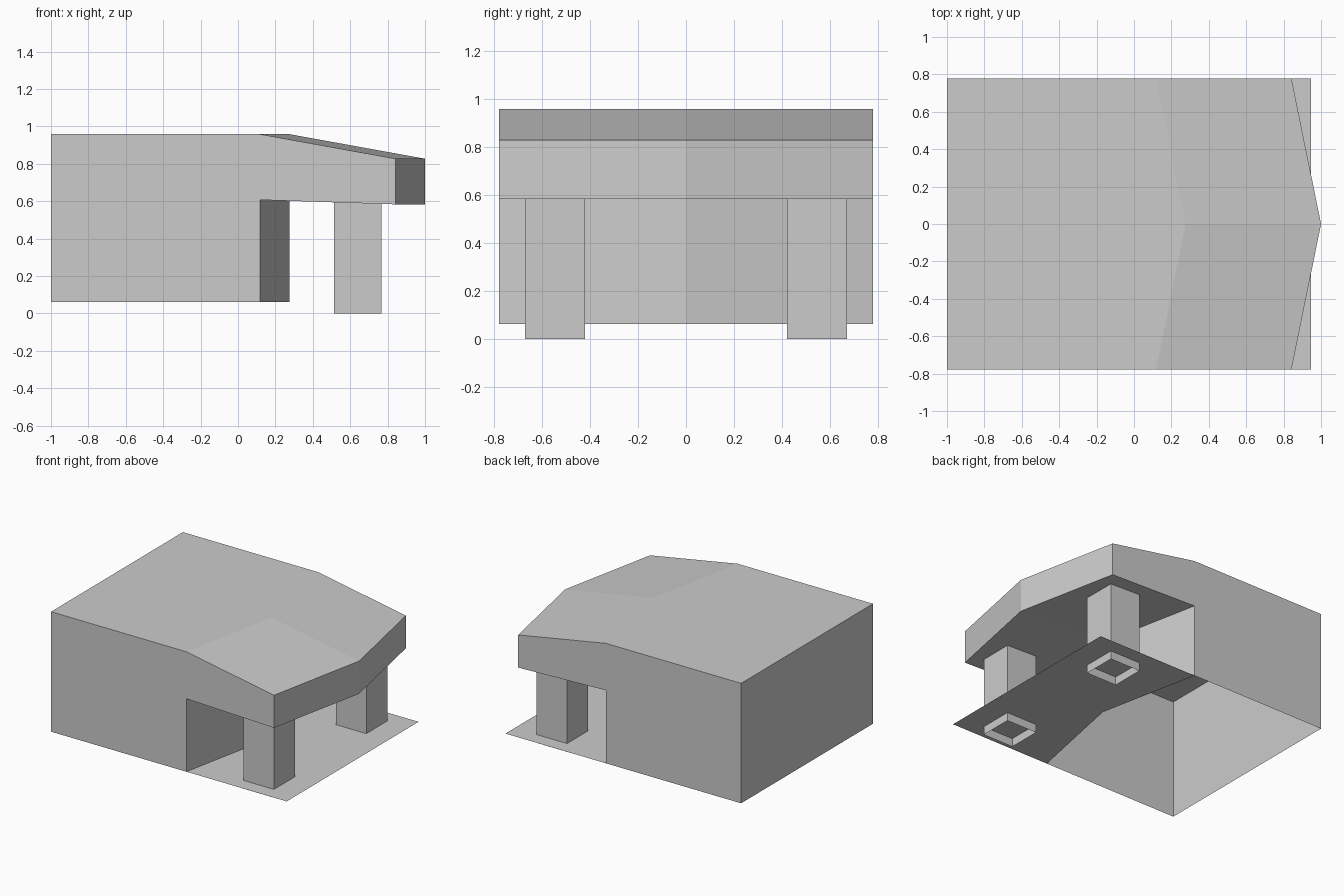
import bpy, bmesh

if "Cube" in bpy.data.objects:
    bpy.data.objects.remove(bpy.data.objects["Cube"])

grey = bpy.data.materials.new("plain grey")
grey.diffuse_color = (0.6, 0.6, 0.6, 1)
grey.use_nodes = True
grey.node_tree.nodes["Principled BSDF"].inputs["Base Color"].default_value = grey.diffuse_color

W = 0.778                      # half width
BACK, WALL, EAVE, BOW = -1.0, 0.118, 0.842, 0.158
FLOOR, TOP = 0.062, 0.958
EAVE_TOP, EAVE_LOW, SOFFIT = 0.827, 0.583, 0.607


def bow(y):
    """Forward bulge of the pointed front at a given y."""
    return BOW * (1 - abs(y) / W)


def soffit_z(x, y):
    t = (x - bow(y) - WALL) / (EAVE - WALL)
    return SOFFIT + (EAVE_LOW - SOFFIT) * t


def make(name, faces):
    """Build an object from a list of face corner loops."""
    bm = bmesh.new()
    for loop in faces:
        bm.faces.new([bm.verts.new(p) for p in loop])
    bmesh.ops.remove_doubles(bm, verts=bm.verts, dist=1e-5)
    bmesh.ops.recalc_face_normals(bm, faces=bm.faces)
    mesh = bpy.data.meshes.new(name)
    bm.to_mesh(mesh)
    bm.free()
    mesh.materials.append(grey)
    ob = bpy.data.objects.new(name, mesh)
    bpy.context.collection.objects.link(ob)
    return ob


# Building shell: side profile swept across the width, bowed at the middle, open below
profile = [(BACK, FLOOR), (BACK, TOP), (WALL, TOP), (EAVE, EAVE_TOP),
           (EAVE, EAVE_LOW), (WALL, SOFFIT), (WALL, FLOOR)]


def section(y):
    return [(x + (bow(y) if x > BACK else 0), y, z) for x, z in profile]


rows = [section(y) for y in (-W, 0, W)]
shell = [rows[0], rows[2][::-1]]
for a, b in zip(rows, rows[1:]):
    for i in range(len(profile) - 1):
        shell.append([a[i], a[i + 1], b[i + 1], b[i]])
make("building_shell", shell)

# Porch floor: thin sheet in front of the wall
PX = 0.947
make("porch_floor", [[(WALL, -W, FLOOR), (PX, -W, FLOOR), (PX, W, FLOOR),
                      (WALL, W, FLOOR), (WALL + BOW, 0, FLOOR)]])

# Porch pillars: open tubes from the ground up to the soffit
for side, label in ((-1, "front"), (1, "back")):
    ring = [(0.514, side * 0.42), (0.766, side * 0.42),
            (0.766, side * 0.67), (0.514, side * 0.67)]
    walls = []
    for i in range(4):
        (x0, y0), (x1, y1) = ring[i], ring[(i + 1) % 4]
        walls.append([(x0, y0, 0), (x1, y1, 0),
                      (x1, y1, soffit_z(x1, y1)), (x0, y0, soffit_z(x0, y0))])
    make(label + "_pillar", walls)
